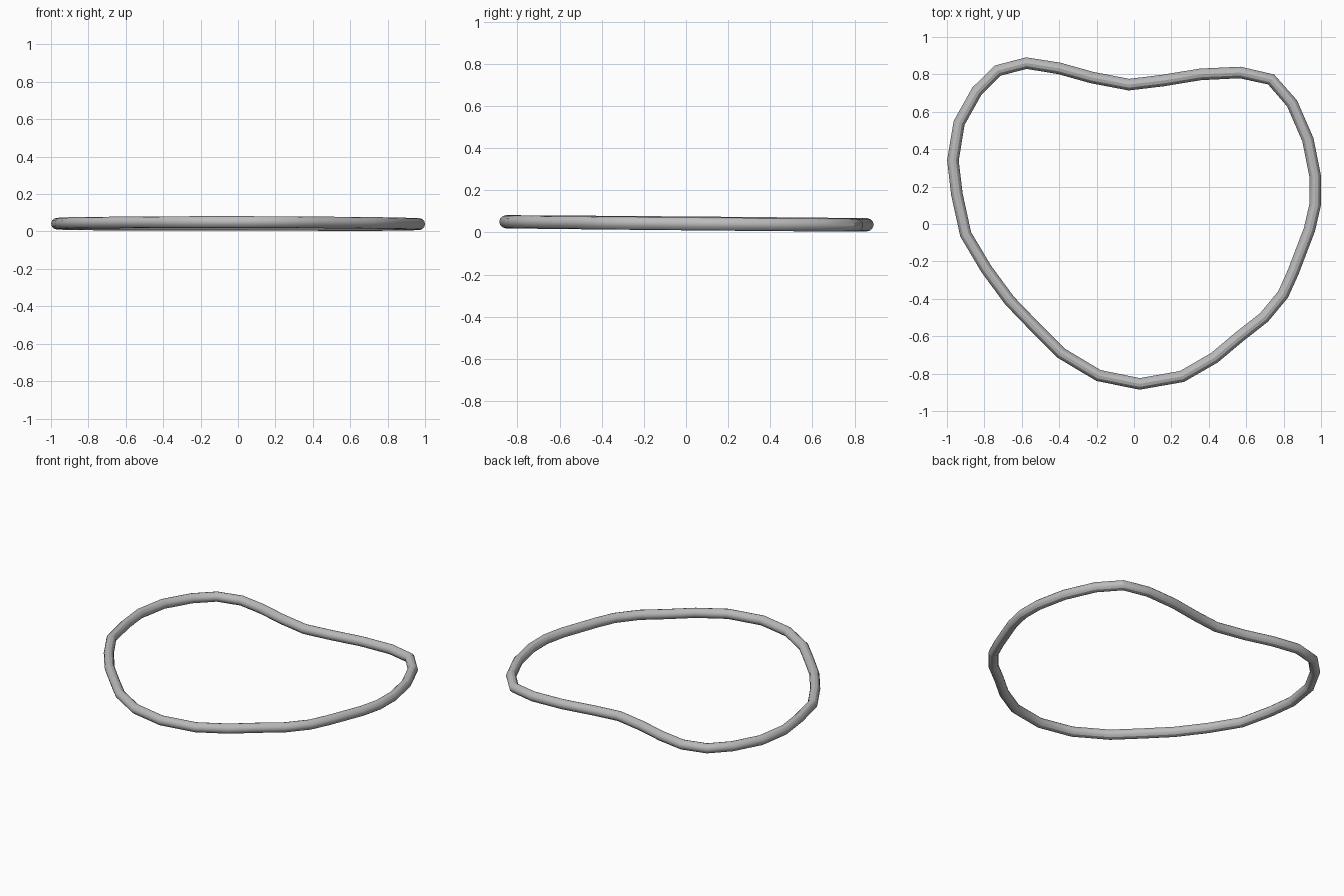
import bpy

# Remove the default cube only
cube = bpy.data.objects.get("Cube")
if cube:
    bpy.data.objects.remove(cube, do_unlink=True)

TUBE_RADIUS = 0.031

# Centre line of the loop, counter-clockwise from the upper left lobe
PATH = [
    (-.575, .86), (-.73, .82), (-.84, .71), (-.935, .54), (-.968, .34),
    (-.947, .16), (-.9, -.055), (-.79, -.24), (-.665, -.41), (-.53, -.55),
    (-.39, -.69), (-.19, -.81), (.03, -.855), (.257, -.815), (.43, -.715),
    (.567, -.6), (.695, -.5), (.797, -.377), (.85, -.26), (.938, -.03),
    (.969, .105), (.969, .255), (.93, .45), (.845, .645), (.733, .773),
    (.567, .81), (.355, .8), (.155, .767), (-.027, .745), (-.225, .783),
    (-.4, .832),
]


def height(x, y):
    """The loop lies almost flat, dipping slightly towards the back right."""
    return 0.043 - 0.009 * y - 0.002 * x


def make_material(name, colour):
    mat = bpy.data.materials.new(name)
    mat.use_nodes = True
    mat.diffuse_color = colour
    shader = next(n for n in mat.node_tree.nodes if n.type == "BSDF_PRINCIPLED")
    shader.inputs["Base Color"].default_value = colour
    return mat


# Closed heart-shaped path with a round section
curve = bpy.data.curves.new("heart_loop", "CURVE")
curve.dimensions = "3D"
curve.twist_mode = "Z_UP"
curve.bevel_depth = TUBE_RADIUS
curve.bevel_resolution = 4
spline = curve.splines.new("POLY")
spline.points.add(len(PATH) - 1)
for point, (x, y) in zip(spline.points, PATH):
    point.co = (x, y, height(x, y), 1)
spline.use_cyclic_u = True

loop = bpy.data.objects.new("heart_loop", curve)
bpy.context.collection.objects.link(loop)
curve.materials.append(make_material("plain grey", (0.5, 0.5, 0.5, 1)))

# Turn the swept tube into a smooth-shaded mesh
bpy.ops.object.select_all(action="DESELECT")
loop.select_set(True)
bpy.context.view_layer.objects.active = loop
bpy.ops.object.convert(target="MESH")
bpy.ops.object.shade_smooth_by_angle()
